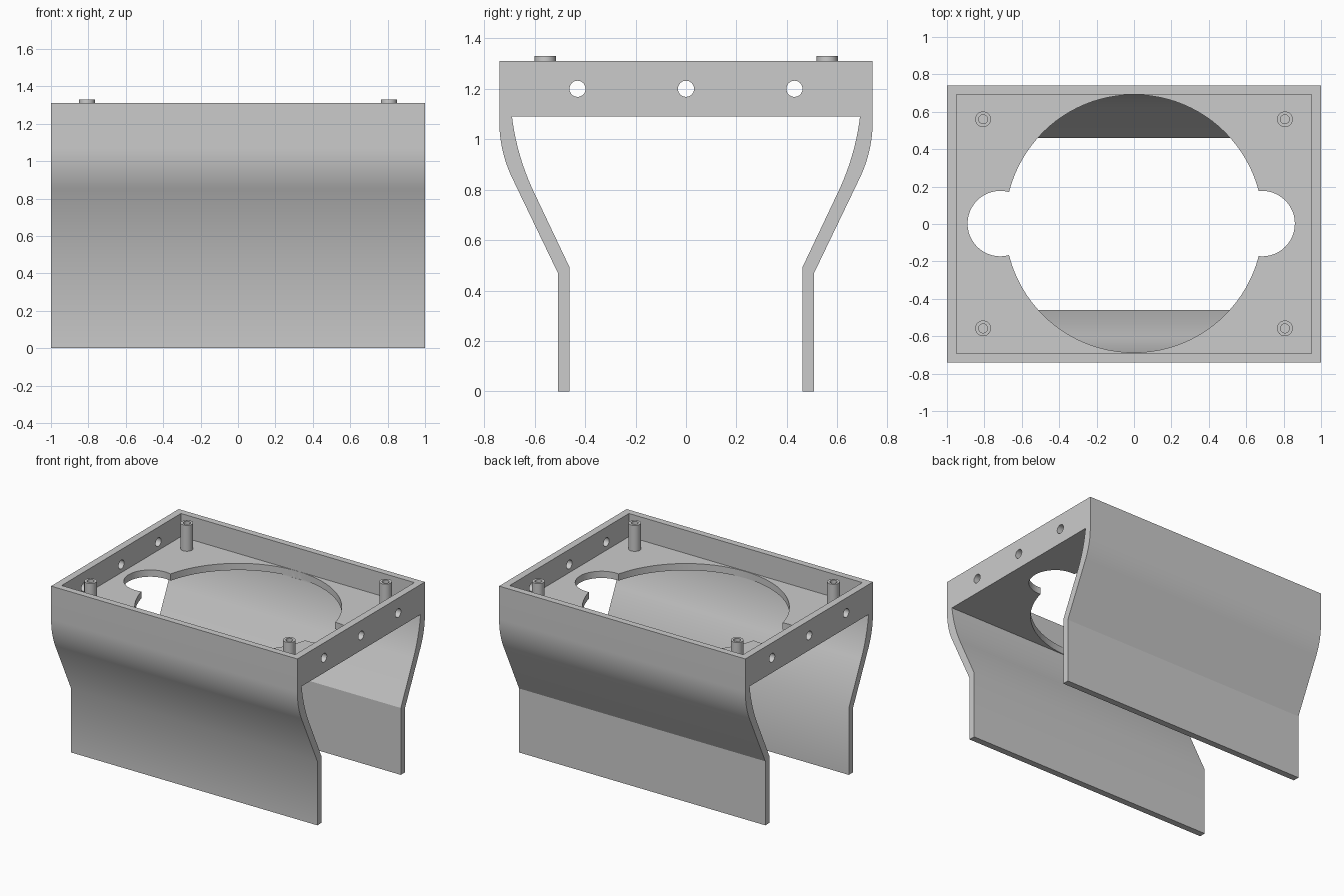
import bpy, bmesh
from math import sin, cos, radians
from mathutils import Matrix

if "Cube" in bpy.data.objects:
    bpy.data.objects.remove(bpy.data.objects["Cube"])

grey = bpy.data.materials.new("plain grey")
grey.use_nodes = True
colour = (0.6, 0.6, 0.6, 1)
grey.diffuse_color = colour
grey.node_tree.nodes["Principled BSDF"].inputs["Base Color"].default_value = colour

TOP, DECK, UNDER = 1.31, 1.14, 1.09
HALF_Y, INNER_Y = 0.74, 0.69


def make_object(name, bm):
    bmesh.ops.recalc_face_normals(bm, faces=bm.faces)
    mesh = bpy.data.meshes.new(name)
    bm.to_mesh(mesh)
    bm.free()
    mesh.materials.append(grey)
    obj = bpy.data.objects.new(name, mesh)
    bpy.context.collection.objects.link(obj)
    return obj


def cylinder(name, radius, depth, centre, axis="Z", sides=32):
    bm = bmesh.new()
    turn = Matrix.Rotation(radians(90), 4, "Y") if axis == "X" else Matrix()
    bmesh.ops.create_cone(bm, cap_ends=True, segments=sides, radius1=radius, radius2=radius,
                          depth=depth, matrix=Matrix.Translation(centre) @ turn)
    return make_object(name, bm)


def cut(obj, cutter):
    cutter.hide_render = True
    mod = obj.modifiers.new("cut", "BOOLEAN")
    mod.operation, mod.solver, mod.object = "DIFFERENCE", "EXACT", cutter
    bpy.context.view_layer.objects.active = obj
    bpy.ops.object.modifier_apply(modifier=mod.name)
    bpy.data.objects.remove(cutter)


def bend(y, z, radius, start, end, steps=12):
    """Arc starting at (y, z), leaning inwards as it descends."""
    a0 = radians(start)
    angles = [radians(start + (end - start) * i / steps) for i in range(steps + 1)]
    return [(y - radius * (cos(a0) - cos(a)), z - radius * (sin(a) - sin(a0))) for a in angles]


# Tray and both flared side panels as one extruded profile
outer = [(HALF_Y, TOP)] + bend(HALF_Y, 1.07, 0.516, 0, 25) + [(0.508, 0.47), (0.508, 0)]
inner = [(0.461, 0), (0.461, 0.491)] + bend(INNER_Y, UNDER, 0.977, 7, 25)[::-1]
half = outer + inner
profile = half + [(-y, z) for y, z in reversed(half)]
bm = bmesh.new()
face = bm.faces.new([bm.verts.new((-1, y, z)) for y, z in profile])
grown = bmesh.ops.extrude_face_region(bm, geom=[face])["geom"]
bmesh.ops.translate(bm, vec=(2, 0, 0), verts=[g for g in grown if isinstance(g, bmesh.types.BMVert)])
shell = make_object("tray_and_side_panels", bm)

# Shallow pocket
bm = bmesh.new()
bmesh.ops.create_cube(bm, size=1, matrix=Matrix.Translation((0, 0, DECK + 0.2))
                      @ Matrix.Diagonal((1.896, 1.384, 0.4, 1)))
cut(shell, make_object("pocket_cutter", bm))

# Large opening with a round lobe at each end
for radius, x, sides in ((0.689, 0, 96), (0.175, -0.715, 48), (0.175, 0.685, 48)):
    cut(shell, cylinder("opening_cutter", radius, 0.1, (x, 0.002, UNDER + 0.045), sides=sides))

# Three holes through each end wall
for y in (-0.43, 0, 0.43):
    cut(shell, cylinder("wall_hole_cutter", 0.032, 2.4, (0, y, 1.2), "X"))

# Hollow mounting posts
posts = []
for x, side in ((-0.807, "right"), (0.807, "left")):
    for y, end in ((-0.558, "front"), (0.56, "back")):
        post = cylinder(f"{end}_{side}_post", 0.042, 0.2, (x, y, 1.23))
        cut(post, cylinder("post_hole_cutter", 0.024, 0.2, (x, y, 1.28)))
        posts.append(post)

# Smooth curves, keep corners crisp; the front panel blends through its knee
for obj in [shell] + posts:
    obj.data.shade_smooth()
    bm = bmesh.new()
    bm.from_mesh(obj.data)
    for edge in bm.edges:
        y = edge.verts[0].co.y
        limit = 30 if obj is not shell or y < 0 else 20
        edge.smooth = edge.calc_face_angle(0) < radians(limit)
    bm.to_mesh(obj.data)
    bm.free()
